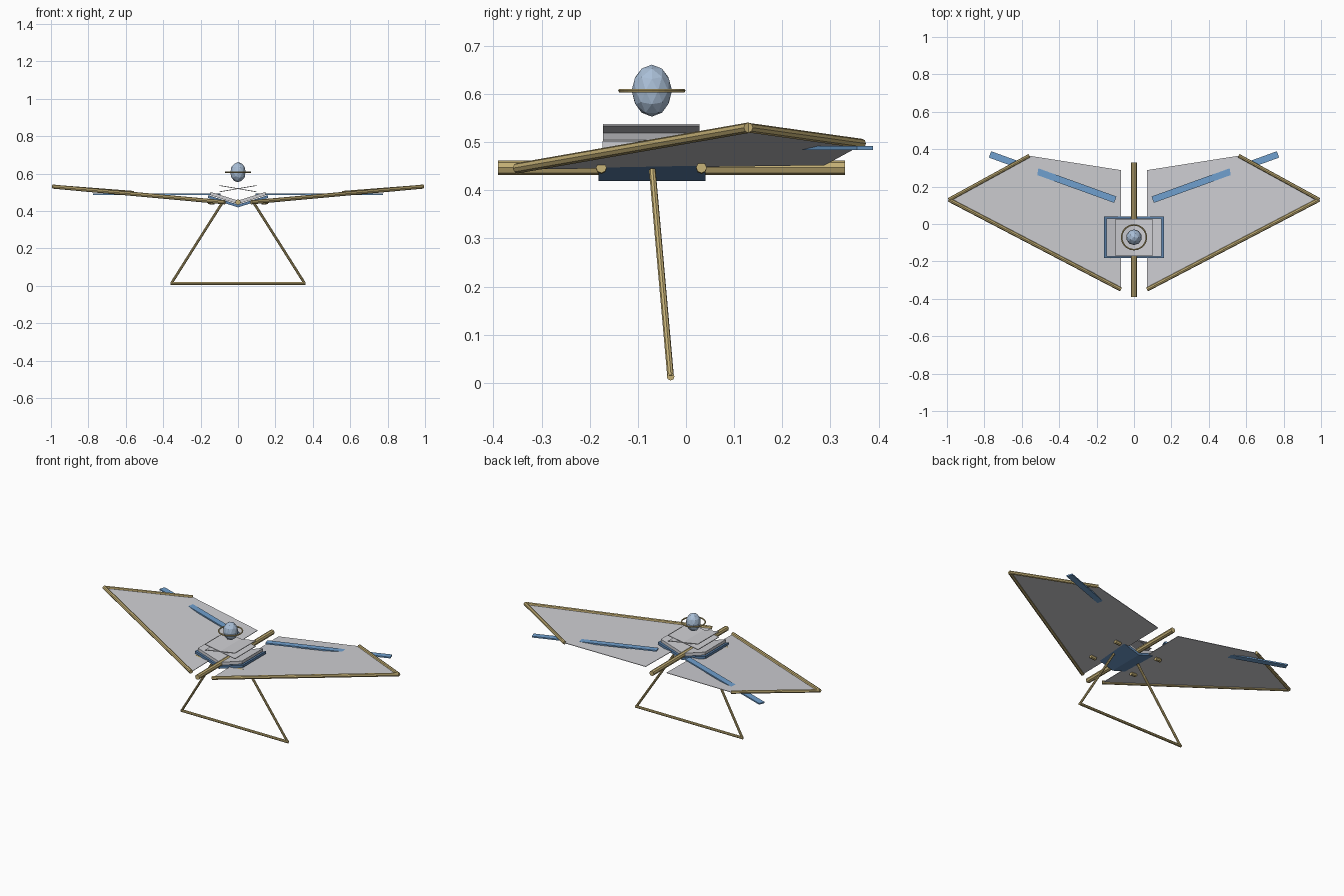
import bpy, bmesh, math
from mathutils import Vector

if "Cube" in bpy.data.objects:
    bpy.data.objects.remove(bpy.data.objects["Cube"])


def material(name, rgb):
    m = bpy.data.materials.new(name)
    m.use_nodes = True
    m.diffuse_color = (*rgb, 1)
    m.node_tree.nodes["Principled BSDF"].inputs["Base Color"].default_value = (*rgb, 1)
    return m


GREY = material("sail grey", (0.62, 0.62, 0.65))
TAN = material("bamboo tan", (0.55, 0.43, 0.18))
BLUE = material("batten blue", (0.16, 0.35, 0.62))
NAVY = material("hull blue", (0.11, 0.23, 0.42))
PALE = material("pale blue", (0.40, 0.52, 0.68))


def make(name, bm, mat):
    bmesh.ops.recalc_face_normals(bm, faces=bm.faces)
    mesh = bpy.data.meshes.new(name)
    bm.to_mesh(mesh)
    bm.free()
    mesh.materials.append(mat)
    ob = bpy.data.objects.new(name, mesh)
    bpy.context.scene.collection.objects.link(ob)
    return ob


def rod(name, a, b, radius, mat=TAN, sides=8):
    a, b = Vector(a), Vector(b)
    bm = bmesh.new()
    bmesh.ops.create_cone(bm, cap_ends=True, segments=sides, radius1=radius,
                          radius2=radius, depth=(b - a).length)
    rot = (b - a).to_track_quat("Z", "Y").to_matrix().to_4x4()
    bmesh.ops.transform(bm, matrix=rot, verts=bm.verts)
    bmesh.ops.translate(bm, vec=(a + b) / 2, verts=bm.verts)
    return make(name, bm, mat)


def sheet(name, corners, thick, mat):
    """Flat panel from corner points, extruded downward."""
    bm = bmesh.new()
    face = bm.faces.new([bm.verts.new(c) for c in corners])
    new = bmesh.ops.extrude_face_region(bm, geom=[face], use_keep_orig=True)["geom"]
    bmesh.ops.translate(bm, vec=(0, 0, -thick),
                        verts=[v for v in new if isinstance(v, bmesh.types.BMVert)])
    return make(name, bm, mat)


def slab(name, profile, y0, y1, mat):
    """Profile in x and z, extruded along y."""
    bm = bmesh.new()
    face = bm.faces.new([bm.verts.new((x, y0, z)) for x, z in profile])
    new = bmesh.ops.extrude_face_region(bm, geom=[face], use_keep_orig=True)["geom"]
    bmesh.ops.translate(bm, vec=(0, y1 - y0, 0),
                        verts=[v for v in new if isinstance(v, bmesh.types.BMVert)])
    return make(name, bm, mat)


def vee(half, low, high, thick):
    return [(-half, high), (0, low), (half, high),
            (half, high - thick), (0, low - thick), (-half, high - thick)]


# Keel and control frame
rod("keel", (0, -0.39, 0.447), (0, 0.33, 0.447), 0.015)
rod("base_bar", (-0.36, -0.032, 0.013), (0.36, -0.032, 0.013), 0.008)

for side, s in (("left", 1), ("right", -1)):
    # Sail with its two edge spars
    nose, tip = (0.07 * s, -0.35, 0.446), (0.99 * s, 0.13, 0.53)
    outer, inner = (0.56 * s, 0.365, 0.497), (0.07 * s, 0.288, 0.455)
    sheet(side + "_sail", [nose, tip, outer, inner], 0.003, GREY)
    rod(side + "_leading_spar", nose, tip, 0.011)
    rod(side + "_tip_spar", tip, outer, 0.010)
    # Batten that passes through the sail
    a, b = Vector((0.1 * s, 0.13, 0.492)), Vector((0.77 * s, 0.372, 0.492))
    w = (b - a).cross(Vector((0, 0, 1))).normalized() * 0.018
    sheet(side + "_batten", [a - w, b - w, b + w, a + w], 0.008, BLUE)
    # Upright and hull pegs
    rod(side + "_upright", (0.085 * s, -0.07, 0.442), (0.356 * s, -0.032, 0.013), 0.007)
    for end, y in (("front", -0.176), ("rear", 0.032)):
        rod(f"{side}_{end}_peg", (0.125 * s, y, 0.445), (0.16 * s, y, 0.447), 0.011)

# Layered body: folded hull, folded seat pad and two crossed plates
slab("hull", vee(0.16, 0.434, 0.484, 0.015), -0.182, 0.04, NAVY)
slab("seat_pad", vee(0.148, 0.455, 0.502, 0.018), -0.173, 0.03, GREY)
for side, s in (("left", 1), ("right", -1)):
    slab(side + "_crossed_plate",
         [(-0.1 * s, 0.500), (0.1 * s, 0.534), (0.1 * s, 0.538), (-0.1 * s, 0.504)],
         -0.172, 0.028, GREY)

# Faceted orb
bm = bmesh.new()
bmesh.ops.create_icosphere(bm, subdivisions=2, radius=1)
bmesh.ops.scale(bm, vec=(0.042, 0.042, 0.054), verts=bm.verts)
bmesh.ops.translate(bm, vec=(0, -0.071, 0.607), verts=bm.verts)
make("orb", bm, PALE)

# Ring around the orb
bpy.ops.mesh.primitive_torus_add(location=(0, -0.071, 0.607), major_radius=0.066,
                                 minor_radius=0.004, major_segments=32, minor_segments=6)
ring = bpy.context.object
ring.name = "orb_ring"
ring.data.materials.append(TAN)
